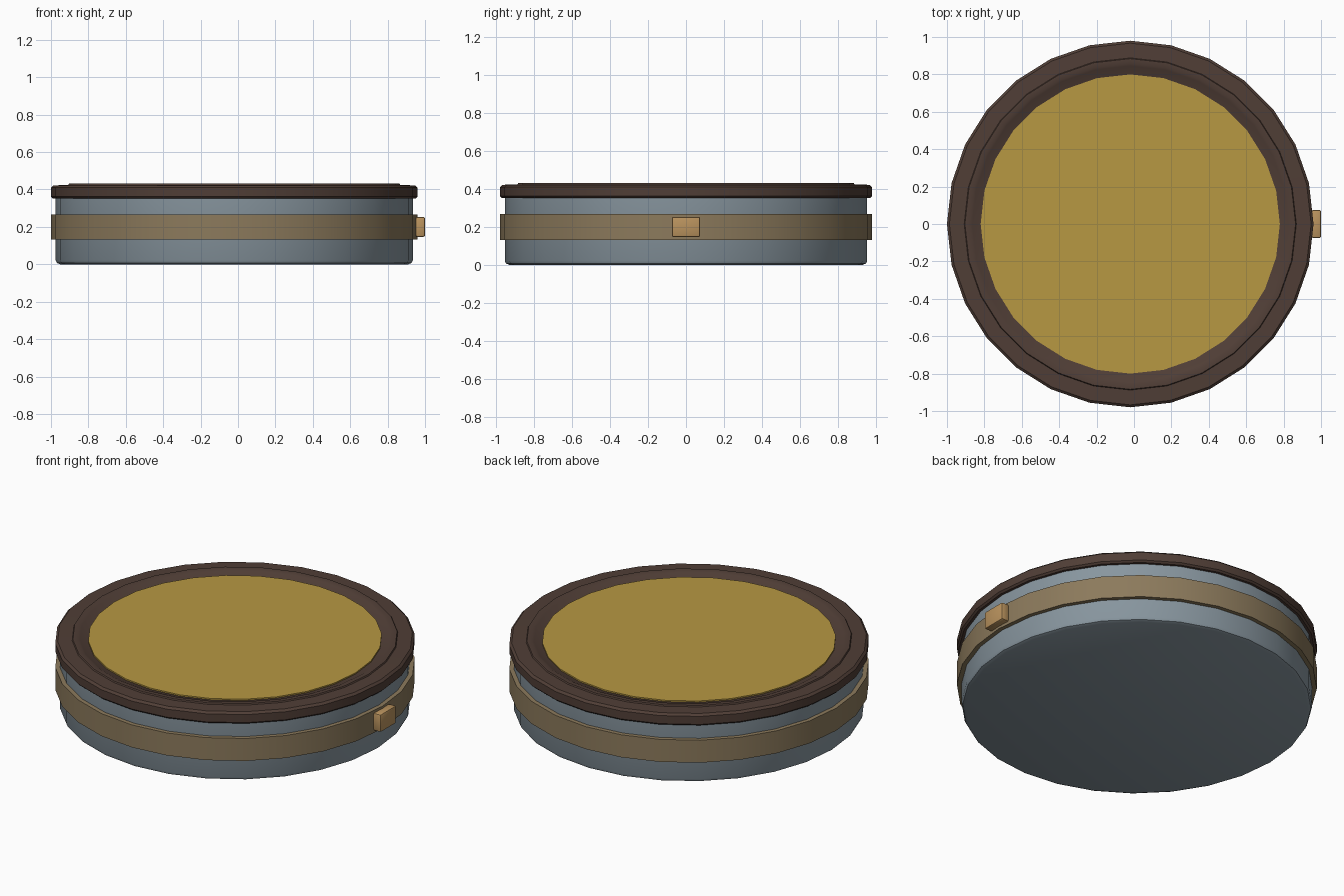
import bpy, bmesh, math

if "Cube" in bpy.data.objects:
    bpy.data.objects.remove(bpy.data.objects["Cube"])

SIDES = 28
CX = -0.02  # round parts sit slightly left so the buckle ends at x = 1


def srgb(r, g, b):
    f = lambda c: c / 12.92 if c <= 0.04045 else ((c + 0.055) / 1.055) ** 2.4
    return (f(r / 255), f(g / 255), f(b / 255), 1)


def material(name, rgb):
    m = bpy.data.materials.new(name)
    m.diffuse_color = srgb(*rgb)
    m.use_nodes = True
    m.node_tree.nodes["Principled BSDF"].inputs["Base Color"].default_value = m.diffuse_color
    return m


slate = material("slate_blue", (136, 150, 159))
brown = material("dark_brown", (80, 62, 54))
tan = material("tan_strap", (140, 122, 92))
brass = material("brass", (186, 147, 94))
gold = material("gold", (183, 152, 66))


def finish(name, bm, mat, angle):
    bmesh.ops.recalc_face_normals(bm, faces=bm.faces)
    me = bpy.data.meshes.new(name)
    bm.to_mesh(me)
    bm.free()
    ob = bpy.data.objects.new(name, me)
    bpy.context.collection.objects.link(ob)
    me.materials.append(mat)
    bpy.ops.object.select_all(action='DESELECT')
    ob.select_set(True)
    bpy.context.view_layer.objects.active = ob
    bpy.ops.object.shade_smooth_by_angle(angle=math.radians(angle))
    return ob


def lathe(name, profile, mat, closed=False, angle=30):
    """Turn an (r, z) profile; open profiles are capped at both ends."""
    bm = bmesh.new()
    rings = []
    for r, z in profile:
        rings.append([bm.verts.new((CX + r * math.cos(2 * math.pi * i / SIDES),
                                    r * math.sin(2 * math.pi * i / SIDES), z))
                      for i in range(SIDES)])
    pairs = list(zip(rings, rings[1:]))
    if closed:
        pairs.append((rings[-1], rings[0]))
    else:
        bm.faces.new(rings[0])
        bm.faces.new(rings[-1])
    for a, b in pairs:
        for i in range(SIDES):
            j = (i + 1) % SIDES
            bm.faces.new((a[i], a[j], b[j], b[i]))
    return finish(name, bm, mat, angle)


# Tin body with a softened bottom edge
lathe("body", [(0.93, 0), (0.948, 0.007), (0.955, 0.022), (0.955, 0.40)], slate, angle=40)

# Strap around the middle
lathe("strap", [(0.94, 0.132), (0.98, 0.132), (0.98, 0.267), (0.94, 0.267)], tan, closed=True)

# Lid rim with a raised inner lip sloping down to the centre
lathe("lid_rim", [(0.93, 0.352), (0.97, 0.352), (0.98, 0.362), (0.98, 0.41),
                  (0.967, 0.422), (0.888, 0.424), (0.884, 0.431), (0.857, 0.431),
                  (0.845, 0.425), (0.79, 0.408), (0.79, 0.36)], brown, closed=True)

# Gold centre panel
lathe("centre_panel", [(0.80, 0.39), (0.80, 0.419)], gold)

# Buckle on the right side
bm = bmesh.new()
bmesh.ops.create_cube(bm, size=1)
for v in bm.verts:
    v.co = (0.975 + v.co.x * 0.05, v.co.y * 0.15, 0.2 + v.co.z * 0.106)
bmesh.ops.bevel(bm, geom=bm.edges[:], offset=0.009, segments=2, profile=0.5, affect='EDGES')
finish("buckle", bm, brass, 30)
